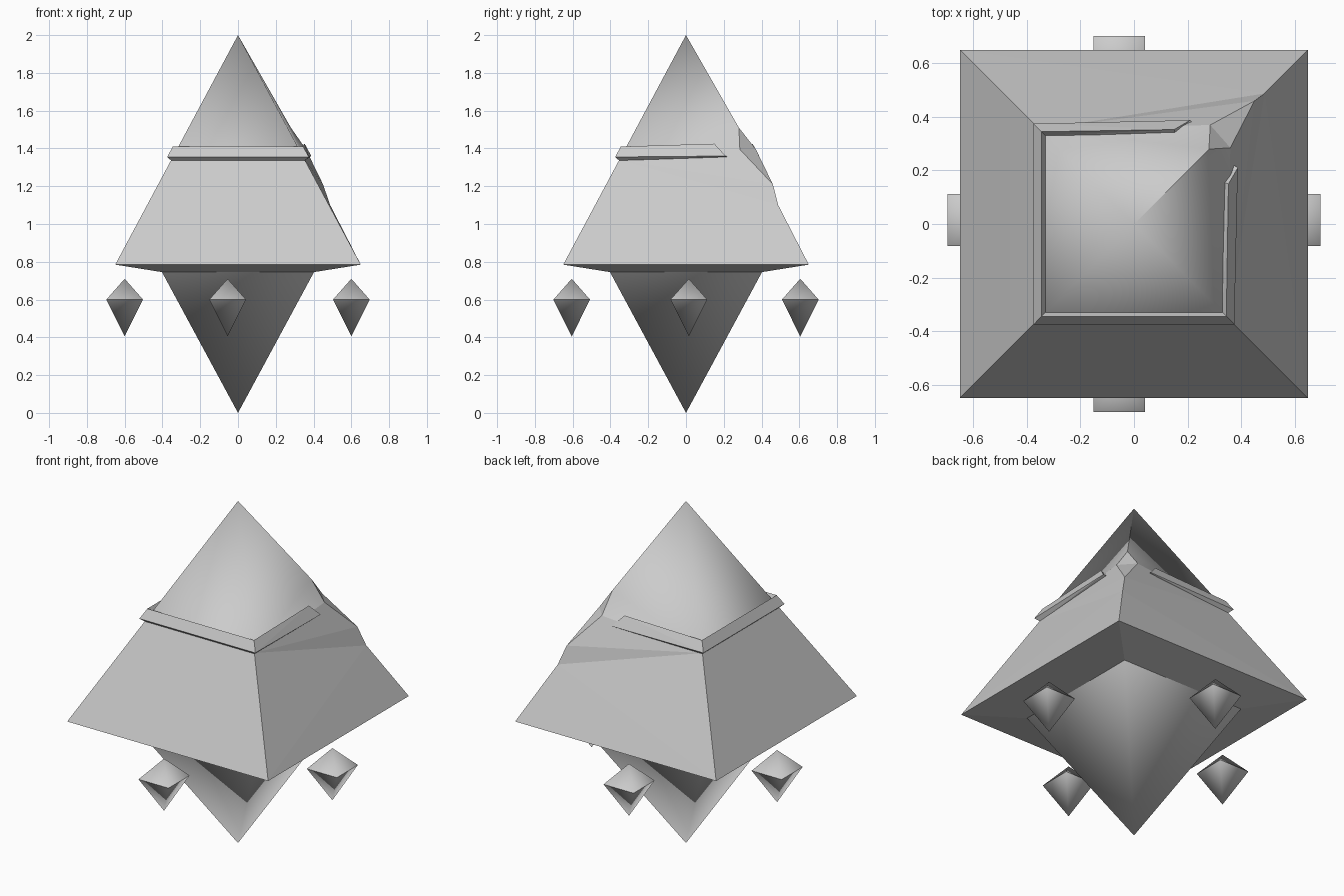
import bpy, bmesh

if "Cube" in bpy.data.objects:
    bpy.data.objects.remove(bpy.data.objects["Cube"])


def make(name, verts, faces, smooth=(), sharp=()):
    """Mesh object from points and faces; listed faces smooth, listed edges sharp."""
    bm = bmesh.new()
    vs = [bm.verts.new(v) for v in verts]
    for i, f in enumerate(faces):
        bm.faces.new([vs[k] for k in f]).smooth = i in smooth
    for a, b in sharp:
        e = bm.edges.get((vs[a], vs[b]))
        if e:
            e.smooth = False
    bmesh.ops.recalc_face_normals(bm, faces=bm.faces)
    bmesh.ops.triangulate(bm, faces=[f for f in bm.faces if len(f.verts) > 3])
    me = bpy.data.meshes.new(name)
    bm.to_mesh(me)
    bm.free()
    ob = bpy.data.objects.new(name, me)
    bpy.context.collection.objects.link(ob)
    return ob


def square(h, z):
    # corner order: front right, front left, back left, back right
    return [(h, -h, z), (-h, -h, z), (-h, h, z), (h, h, z)]


def ring(a, b):
    return [(a + i, a + (i + 1) % 4, b + (i + 1) % 4, b + i) for i in range(4)]


# Upper pyramid body with a broken back right corner
verts = square(0.40, 0.745) + square(0.65, 0.785)          # 0-3, 4-7
verts += square(0.353, 1.34)[:3]                           # 8-10
verts += [(0, 0, 2),                                       # 11 apex
          (0.28, 0.28, 1.51), (0.36, 0.285, 1.395),        # 12, 13
          (0.285, 0.37, 1.395), (0.45, 0.46, 1.21),        # 14, 15
          (0.488, 0.488, 1.1)]                             # 16
faces = [(11, 8, 9), (11, 9, 10),                          # smooth upper sides
         (11, 12, 8), (12, 13, 8), (11, 10, 12), (12, 10, 14)]
faces += [(12, 14, 15, 13)]                                # chip
faces += [(4, 5, 9, 8), (5, 6, 10, 9)]                     # lower sides
faces += [(4, 8, 16), (4, 16, 7), (8, 13, 15), (8, 15, 16)]
faces += [(6, 16, 10), (6, 7, 16), (10, 15, 14), (10, 16, 15)]
faces += ring(0, 4) + [(0, 1, 2, 3)]                       # underside
make("upper_pyramid", verts, faces, range(6), [(11, 12)])

# Lower inverted pyramid
make("lower_pyramid", square(0.405, 0.75) + [(0, 0, 0)],
     [(i, (i + 1) % 4, 4) for i in range(4)] + [(0, 1, 2, 3)], range(4))

# Broken band: sections run from the right end round the front to the back end
profile = [(0.33, 1.38), (0.345, 1.41), (0.375, 1.355), (0.353, 1.335), (0.30, 1.36)]
right_end = [(0.325, 0.16, 1.395), (0.353, 0.15, 1.425), (0.388, 0.21, 1.36),
             (0.36, 0.23, 1.35), (0.30, 0.18, 1.36)]
sections = [right_end]
for sx, sy in ((1, -1), (-1, -1), (-1, 1)):
    sections.append([(sx * r, sy * r, z) for r, z in profile])
sections.append([(y, x, z) for x, y, z in right_end])
faces = [(s * 5 + i, s * 5 + (i + 1) % 5, s * 5 + 5 + (i + 1) % 5, s * 5 + 5 + i)
         for s in range(4) for i in range(5)]
faces += [tuple(range(5)), tuple(range(20, 25))]
make("broken_band", [p for s in sections for p in s], faces)

# Four floating crystals
for name, x, y in (("right", 0.6, 0.015), ("left", -0.6, 0.015),
                   ("front", -0.055, -0.605), ("back", -0.055, 0.605)):
    v = square(0.097, 0.6) + [(0, 0, 0.71), (0, 0, 0.405)]
    f = [(i, (i + 1) % 4, t) for t in (4, 5) for i in range(4)]
    waist = [(i, (i + 1) % 4) for i in range(4)]
    make(name + "_crystal", [(a + x, b + y, c) for a, b, c in v], f, range(8), waist)
